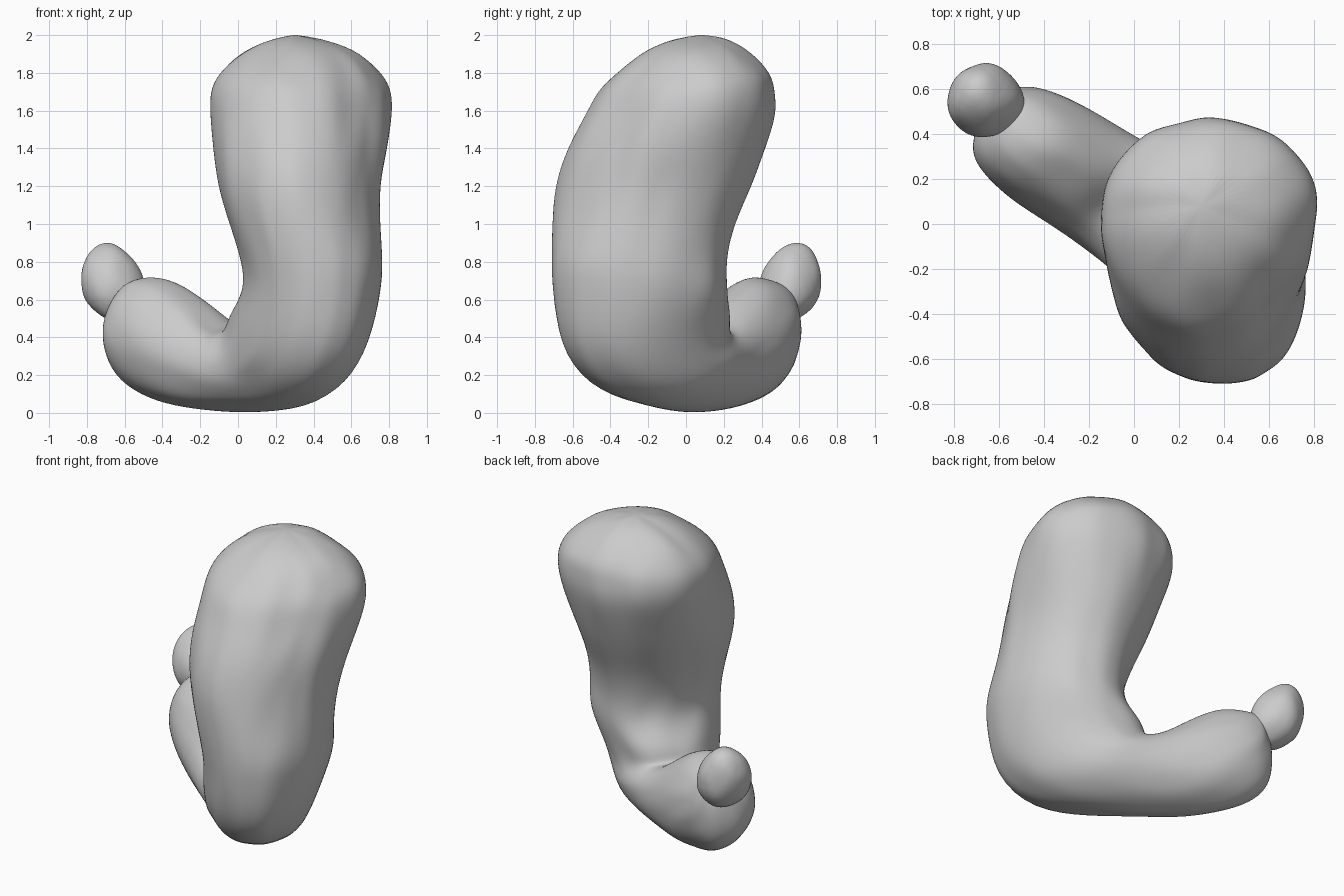
import bpy, bmesh, math
from mathutils import Vector, noise

if "Cube" in bpy.data.objects:
    bpy.data.objects.remove(bpy.data.objects["Cube"])

SIDES = 40
ACROSS = Vector((0.66, 0.75, 0))      # horizontal direction across the J-shaped bend
START = math.radians(-41)             # ring start, facing the outer curve


def flat_ring(cx, cy, z, rx, ry, outer=0.0, inner=0.0, back=0.0):
    """Level ellipse for the upright body, pushed in or out on three sides."""
    ring = []
    for i in range(SIDES):
        t = 2 * math.pi * i / SIDES
        c, s = math.cos(t), math.sin(t)
        k = 1 + outer * max(0, c) ** 4 + inner * max(0, -c) ** 4 + back * max(0, s) ** 4
        ring.append(Vector((cx + k * rx * math.cos(START + t),
                            cy + k * ry * math.sin(START + t), z)))
    return ring


def bend_ring(inner, outer, half_width, shift=0.0):
    """Ellipse spanning from the inner curve to the outer curve."""
    a, b = Vector(inner), Vector(outer)
    c, p = (a + b) / 2 + ACROSS * shift, (b - a) / 2
    return [c + p * math.cos(2 * math.pi * i / SIDES)
            + ACROSS * half_width * math.sin(2 * math.pi * i / SIDES)
            for i in range(SIDES)]


def roughen(bm, amount, swell):
    """Soft organic bumps, stretched along the height, plus a slight swell."""
    bm.normal_update()
    for v in bm.verts:
        n = noise.noise(Vector((v.co.x * 7, v.co.y * 7, v.co.z * 3)))
        n += 0.5 * noise.noise(v.co * 10)
        v.co += v.normal * (swell + amount * n)


def finish(bm, name):
    mesh = bpy.data.meshes.new(name)
    bm.to_mesh(mesh)
    bm.free()
    for poly in mesh.polygons:
        poly.use_smooth = True
    ob = bpy.data.objects.new(name, mesh)
    bpy.context.collection.objects.link(ob)
    mod = ob.modifiers.new("smooth", 'SUBSURF')
    mod.levels = mod.render_levels = 2
    return ob


# Main sac: domed upright body, bend, and tapering horizontal arm
rings = [flat_ring(*r) for r in [
    (.31, .07, 1.97, .17, .16),
    (.33, .05, 1.90, .32, .285, -.08, .03, .04),
    (.34, .02, 1.79, .43, .41, -.15, .06, .06),
    (.345, -.015, 1.70, .475, .46, -.17, .08, .06),
    (.345, -.035, 1.58, .48, .495, -.16, .06, .05),
    (.34, -.115, 1.40, .465, .52, -.13, .02, .04),
    (.325, -.175, 1.20, .435, .52, -.08, -.05, .02),
    (.35, -.225, 1.00, .40, .48, -.02, -.09, .0),
    (.39, -.25, .80, .365, .46, .05, -.06, -.02),
    (.395, -.235, .65, .35, .455, .07, .0, .0)]]
rings += [bend_ring(*r) for r in [
    ((.01, .10, .54), (.57, -.63, .35), .355, .06),
    ((-.035, .07, .465), (.44, -.49, .13), .325, .08),
    ((-.07, .07, .44), (.26, -.23, .025), .30, .085),
    ((-.12, .11, .47), (.02, -.01, .01), .275, .06),
    ((-.19, .17, .56), (-.19, .17, .015), .26, .02),
    ((-.295, .26, .65), (-.37, .32, .05), .26, -.005),
    ((-.385, .34, .71), (-.50, .44, .11), .25, -.025),
    ((-.475, .42, .72), (-.59, .51, .20), .215, -.04),
    ((-.54, .47, .69), (-.625, .535, .31), .16, -.03),
    ((-.57, .49, .66), (-.63, .54, .44), .10)]]

bm = bmesh.new()
loops = [[bm.verts.new(p) for p in ring] for ring in rings]
for r0, r1 in zip(loops, loops[1:]):
    for i in range(SIDES):
        j = (i + 1) % SIDES
        bm.faces.new((r0[i], r0[j], r1[j], r1[i]))
for tip, ring in ((Vector((.30, .08, 1.99)), loops[0]),
                  (Vector((-.61, .52, .57)), loops[-1])):
    pole = bm.verts.new(tip)
    for i in range(SIDES):
        bm.faces.new((pole, ring[i], ring[(i + 1) % SIDES]))
bmesh.ops.recalc_face_normals(bm, faces=bm.faces)
roughen(bm, 0.015, 0.006)
finish(bm, "stomach_body")

# Small rounded outlet bulb at the end of the arm
bm = bmesh.new()
bmesh.ops.create_icosphere(bm, subdivisions=3, radius=1)
for v in bm.verts:
    x, y, z = v.co
    taper = 1 - 0.08 * z
    v.co = Vector((-.665 + .165 * x * taper - .03 * z, .55 + .16 * y * taper + .02 * z,
                   .69 + .21 * z))
roughen(bm, 0.015, 0.003)
finish(bm, "outlet_bulb")
